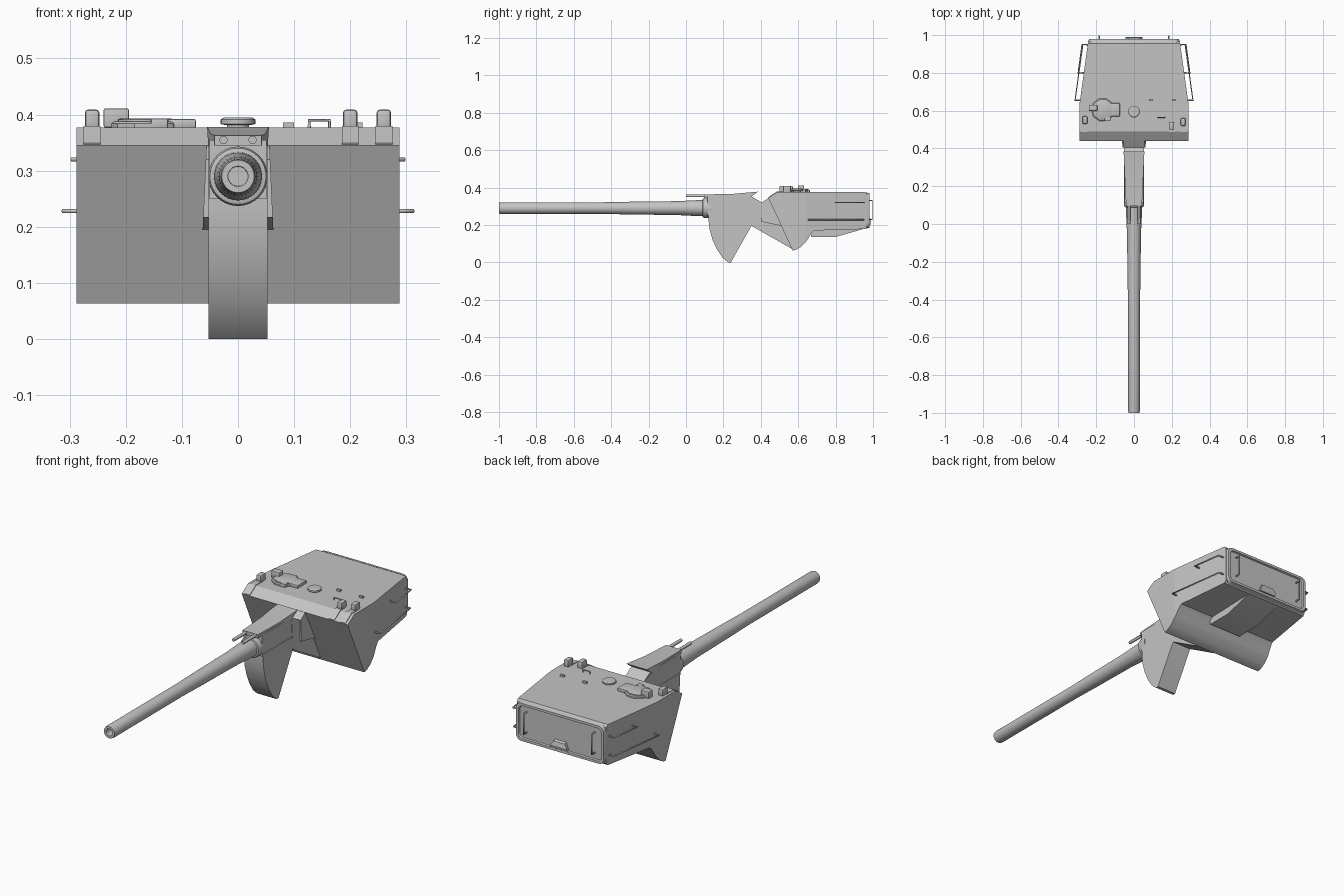
import bpy, bmesh, math
from mathutils import Vector

if "Cube" in bpy.data.objects:
    bpy.data.objects.remove(bpy.data.objects["Cube"])

grey = bpy.data.materials.new("plain grey")
grey.diffuse_color = (0.55, 0.55, 0.55, 1)
grey.use_nodes = True
grey.node_tree.nodes["Principled BSDF"].inputs["Base Color"].default_value = grey.diffuse_color


def make(name, bm, smooth=True):
    bmesh.ops.recalc_face_normals(bm, faces=bm.faces)
    me = bpy.data.meshes.new(name)
    bm.to_mesh(me)
    bm.free()
    ob = bpy.data.objects.new(name, me)
    bpy.context.collection.objects.link(ob)
    me.materials.append(grey)
    if smooth:
        bpy.ops.object.select_all(action='DESELECT')
        ob.select_set(True)
        bpy.context.view_layer.objects.active = ob
        bpy.ops.object.shade_smooth_by_angle(angle=math.radians(30))
    return ob


def prism(name, pts, half_width, x=0):
    """Extrude a (y, z) side profile; half_width is a number or a function of (y, z)."""
    w = half_width if callable(half_width) else lambda y, z: half_width
    bm = bmesh.new()
    a = [bm.verts.new((x - w(y, z), y, z)) for y, z in pts]
    b = [bm.verts.new((x + w(y, z), y, z)) for y, z in pts]
    bm.faces.new(a)
    bm.faces.new(b)
    for i in range(len(pts)):
        j = (i + 1) % len(pts)
        bm.faces.new((a[i], a[j], b[j], b[i]))
    return make(name, bm)


def box(name, x, y, z, sx, sy, sz, bevel=0.0):
    bm = bmesh.new()
    bmesh.ops.create_cube(bm, size=1)
    for v in bm.verts:
        v.co = Vector((x + v.co.x * sx, y + v.co.y * sy, z + v.co.z * sz))
    if bevel:
        bmesh.ops.bevel(bm, geom=bm.edges[:], offset=bevel, segments=2, affect='EDGES', profile=0.5)
    return make(name, bm)


def lathe(name, pts, center, axis, n=32):
    """Revolve (radius, distance) pairs about the y or z axis through center."""
    bm = bmesh.new()
    rings = []
    for r, d in pts:
        ring = []
        for k in range(n):
            t = 2 * math.pi * k / n
            c, s = r * math.cos(t), r * math.sin(t)
            ring.append(bm.verts.new(Vector(center) + Vector((c, d, s) if axis == 'y' else (c, s, d))))
        rings.append(ring)
    for p, q in zip(rings, rings[1:]):
        for k in range(n):
            m = (k + 1) % n
            bm.faces.new((p[k], p[m], q[m], q[k]))
    bm.faces.new(rings[0])
    bm.faces.new(rings[-1])
    return make(name, bm)


def rod(name, pts, r=0.004, closed=False):
    cu = bpy.data.curves.new(name, 'CURVE')
    cu.dimensions = '3D'
    cu.bevel_depth, cu.bevel_resolution, cu.use_fill_caps = r, 1, True
    sp = cu.splines.new('POLY')
    sp.points.add(len(pts) - 1)
    for p, co in zip(sp.points, pts):
        p.co = (*co, 1)
    sp.use_cyclic_u = closed
    cu.materials.append(grey)
    ob = bpy.data.objects.new(name, cu)
    bpy.context.collection.objects.link(ob)


def rounded(hw, z0, z1, r, n=5):
    """Rounded rectangle outline in (x, z)."""
    out = []
    for cx, cz, a in ((hw - r, z1 - r, 0), (r - hw, z1 - r, 90), (r - hw, z0 + r, 180), (hw - r, z0 + r, 270)):
        for k in range(n + 1):
            t = math.radians(a + 90 * k / n)
            out.append((cx + r * math.cos(t), cz + r * math.sin(t)))
    return out


def wall(y):
    """Half width of the turret, tapering towards the back."""
    return 0.288 if y < 0.64 else 0.288 - (y - 0.64) * 0.045 / 0.325


# Turret shell: overhanging front plate, rounded belly, long bustle
bm = bmesh.new()
shell = [(0.44, 0.345), (0.49, 0.377), (0.64, 0.377), (0.955, 0.377), (0.967, 0.365), (0.967, 0.19),
         (0.955, 0.178), (0.685, 0.170), (0.67, 0.155), (0.645, 0.115), (0.615, 0.083), (0.59, 0.068), (0.57, 0.063)]
bm.free()
# Split at the taper line so both halves keep flat sides
front = [p for p in shell if p[0] <= 0.64]
i = next(k for k, p in enumerate(shell) if p[0] < 0.65 and k > 5)
cut = (0.64, 0.1095)
prism("turret_front", shell[:3] + [cut] + shell[i + 1:], 0.288)
prism("turret_bustle", shell[2:i + 0] + [(0.645, 0.115), cut], lambda y, z: wall(y))
prism("bustle_underbox", [(0.66, 0.18), (0.67, 0.136), (0.80, 0.136), (0.955, 0.18)], 0.09)

# Rear panel with raised rim, handles and a small hatch
bm = bmesh.new()
a = [bm.verts.new((x, 0.96, z)) for x, z in rounded(0.243, 0.18, 0.375, 0.03)]
b = [bm.verts.new((x, 0.98, z)) for x, z in rounded(0.238, 0.185, 0.37, 0.028)]
c = [bm.verts.new((x, 0.98, z)) for x, z in rounded(0.225, 0.197, 0.358, 0.022)]
d = [bm.verts.new((x, 0.972, z)) for x, z in rounded(0.222, 0.20, 0.355, 0.02)]
for p, q in ((a, b), (b, c), (c, d)):
    for k in range(len(p)):
        m = (k + 1) % len(p)
        bm.faces.new((p[k], p[m], q[m], q[k]))
bm.faces.new(a)
bm.faces.new(d)
make("rear_panel", bm)
for s in (-1, 1):
    rod("rear_handle", [(s * 0.185, y, z) for y, z in ((0.97, 0.23), (0.996, 0.23), (0.996, 0.33), (0.97, 0.33))])
prism("rear_hatch", [(0.97, 0.20), (0.985, 0.20), (0.99, 0.215), (0.985, 0.235), (0.97, 0.24)],
      lambda y, z: 0.045 if z < 0.225 else 0.03)

# Side grab rails
for s in (-1, 1):
    for z, y0, out in ((0.32, 0.80, 0.03), (0.228, 0.655, 0.026)):
        rod("side_rail", [(s * wall(y0), y0, z), (s * (wall(y0) + out), y0, z),
                          (s * (wall(0.95) + out), 0.95, z), (s * wall(0.95), 0.95, z)])

# Mantlet cheeks and wedge carrying the gun
prism("mantlet_cheeks", [(0.405, 0.32), (0.49, 0.377), (0.53, 0.36), (0.53, 0.195), (0.51, 0.195), (0.405, 0.217)],
      lambda y, z: 0.063 - (z - 0.195) * 0.045)
prism("mantlet_wedge", [(0.35, 0.195), (0.34, 0.345), (0.405, 0.32), (0.49, 0.37), (0.57, 0.07)], 0.053)
prism("gun_counterweight", [(0.12, 0.26), (0.12, 0.23), (0.126, 0.175), (0.142, 0.12), (0.165, 0.07), (0.195, 0.025),
                            (0.225, 0.0), (0.24, 0.0), (0.35, 0.195), (0.36, 0.26)], 0.0525)
prism("gun_housing", [(0.115, 0.25), (0.115, 0.355), (0.345, 0.355), (0.405, 0.32), (0.42, 0.25)], 0.051)
prism("housing_cover", [(0.095, 0.345), (0.095, 0.363), (0.25, 0.366), (0.385, 0.378), (0.34, 0.345)],
      lambda y, z: 0.042 + max(0, y - 0.095) * 0.045)

# Gun barrel with hollow muzzle, collar and recoil rods
lathe("barrel", [(0.017, -0.9), (0.018, -1.0), (0.029, -1.0), (0.031, -0.99), (0.031, -0.45), (0.034, -0.3),
                 (0.037, -0.05), (0.042, 0.05), (0.044, 0.13)], (0, 0, 0.29), 'y')
lathe("collar", [(0.044, 0.088), (0.05, 0.09), (0.053, 0.1), (0.053, 0.14)], (0, 0, 0.29), 'y')
for s in (-1, 1):
    rod("recoil_rod", [(s * 0.026, 0.0, 0.355), (s * 0.026, 0.12, 0.355)], 0.008)

# Roof vent
lathe("roof_vent", [(0.02, 0.37), (0.02, 0.381), (0.031, 0.383), (0.031, 0.391), (0.025, 0.395)], (0, 0.595, 0), 'z', 24)

# Commander hatch with hinge and sight box
lathe("hatch_ring", [(0.062, 0.375), (0.062, 0.384), (0.057, 0.388)], (-0.165, 0.605, 0), 'z', 10)
lathe("hatch_lid", [(0.05, 0.385), (0.05, 0.391), (0.045, 0.393)], (-0.165, 0.605, 0), 'z', 20)
box("hatch_hinge", -0.10, 0.605, 0.384, 0.05, 0.07, 0.016, 0.003)
box("hatch_front_block", -0.14, 0.555, 0.384, 0.03, 0.02, 0.018, 0.002)
box("sight_box", -0.217, 0.615, 0.394, 0.045, 0.032, 0.034, 0.003)

# Periscopes with their bases on the front bevel
for x, y in ((-0.26, 0.55), (0.20, 0.52), (0.26, 0.54)):
    box("periscope", x, y, 0.39, 0.026, 0.042, 0.038, 0.006)
    prism("periscope_base", [(0.443, 0.344), (0.441, 0.349), (0.488, 0.38), (y, 0.38), (y, 0.37)], 0.015, x)

# Roof loops
rod("roof_handle", [(0.127, 0.565, 0.375), (0.127, 0.565, 0.39), (0.163, 0.565, 0.39), (0.163, 0.565, 0.375)], 0.003)
for x in (0.09, 0.212):
    box("roof_lug", x, 0.655, 0.381, 0.02, 0.01, 0.01)
